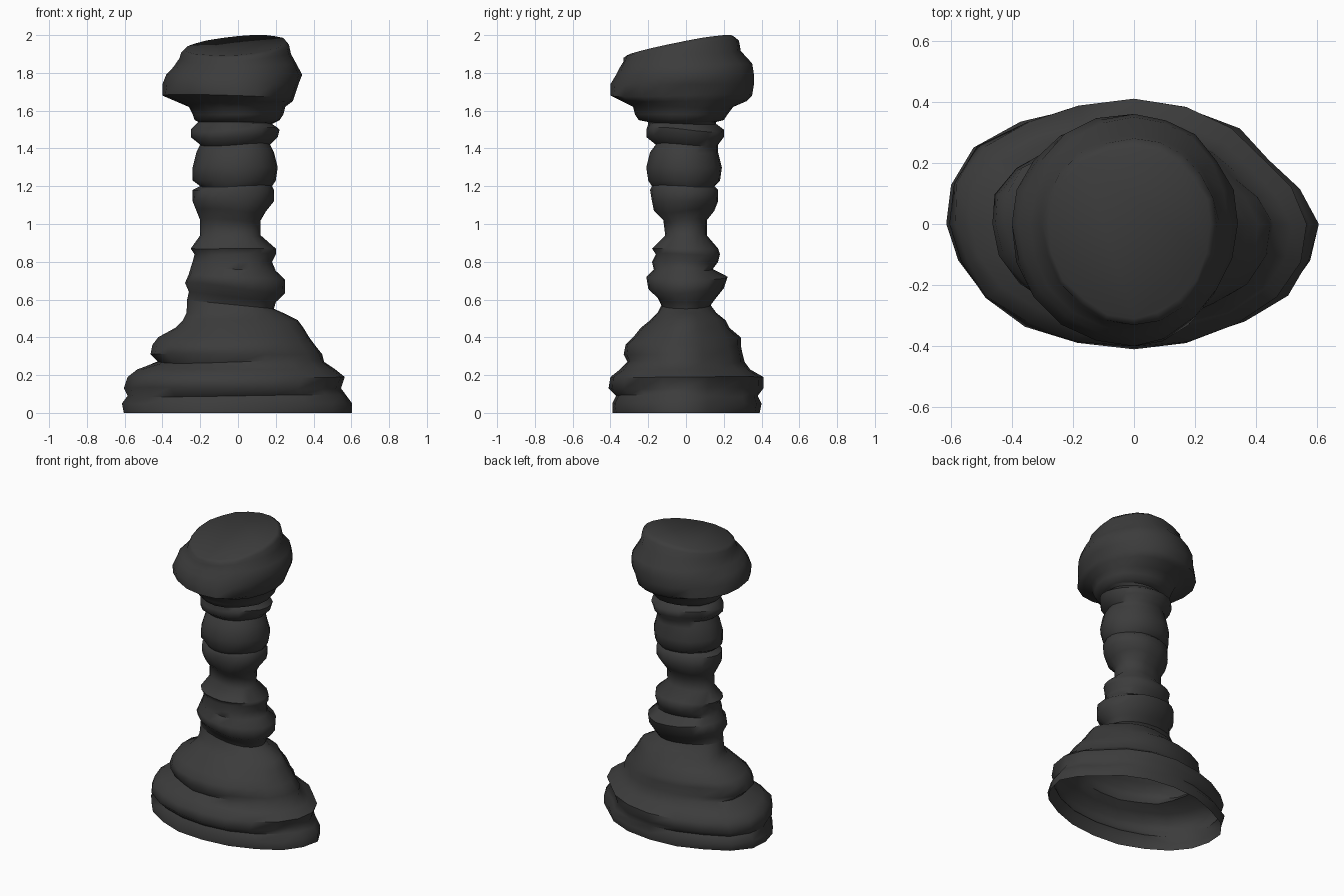
import bpy
import bmesh
import math
import random

random.seed(4)
SIDES = 20

cube = bpy.data.objects.get("Cube")
if cube:
    bpy.data.objects.remove(cube, do_unlink=True)

# Single dark stone colour
stone = bpy.data.materials.new("dark_stone")
stone.use_nodes = True
colour = (0.045, 0.045, 0.045, 1)
stone.diffuse_color = colour
shader = stone.node_tree.nodes["Principled BSDF"]
shader.inputs["Base Color"].default_value = colour
shader.inputs["Roughness"].default_value = 0.8


def bump(angle, centre, width=22):
    """Soft swelling around one compass direction, in degrees."""
    offset = (math.degrees(angle) - centre) / width
    return math.exp(-offset * offset)


def round_plan(angle):
    return 1


def foot_plan(angle):
    """Foot outline: hollow at the back left, fuller at the back right."""
    return 1 - 0.11 * bump(angle, 35) + 0.06 * bump(angle, 148)


def ring_points(row, warp, plan):
    """Lopsided oval: separate reach on each side, in hundredths of a unit."""
    height, left, right, front, back, *slopes = row
    tilt_x, tilt_y = (slopes + [0, 0])[:2]
    points = []
    for side in range(SIDES):
        angle = math.tau * side / SIDES
        diagonal = math.sin(2 * angle)
        reach = plan(angle) * (1 + random.uniform(-0.025, 0.025) * abs(diagonal))
        x = math.cos(angle) * (right if math.cos(angle) > 0 else left) * reach
        y = math.sin(angle) * (back if math.sin(angle) > 0 else front) * reach
        z = height + warp * diagonal + (tilt_x * x + tilt_y * y) / 100
        points.append((x / 100, y / 100, z / 100))
    return points


def stack(rows, plan=round_plan):
    """Rings with a warp that drifts gently from one layer to the next."""
    warp, rings = 0, []
    for row in rows:
        rings.append(ring_points(row, warp, plan))
        warp = 0.6 * warp + random.uniform(-0.9, 0.9)
    return rings


def loft(name, rings, capped=False):
    """Skin a stack of rings into one smooth shaded object."""
    bm = bmesh.new()
    loops = [[bm.verts.new(point) for point in ring] for ring in rings]
    for lower, upper in zip(loops, loops[1:]):
        for side in range(SIDES):
            following = (side + 1) % SIDES
            bm.faces.new((lower[side], lower[following], upper[following], upper[side]))
    if capped:
        bm.faces.new(loops[-1])
    mesh = bpy.data.meshes.new(name)
    bm.to_mesh(mesh)
    bm.free()
    mesh.materials.append(stone)
    part = bpy.data.objects.new(name, mesh)
    bpy.context.collection.objects.link(part)
    bpy.ops.object.select_all(action="DESELECT")
    part.select_set(True)
    bpy.context.view_layer.objects.active = part
    bpy.ops.object.shade_smooth_by_angle(angle=math.radians(55))


# Each row: height, reach to -x, +x, -y, +y, then optional slopes along x and y
base_rows = [
    (0, 60, 61, 39, 39),
    (5, 61, 61, 39, 40),
    (9, 58, 58, 37, 38),
    (13, 60, 55, 41, 41),
    (19, 58, 57, 40, 41),
    (23, 53, 52, 35, 34),
    (27, 42, 46, 31, 31),
    (31, 46, 45, 33, 30),
    (36, 45, 41, 32, 29),
    (40, 42, 38, 28, 29),
    (45, 33, 35, 24, 23),
    (49, 29, 32, 19, 21),
    (53, 27, 24, 15, 16),
]
neck_row = (57, 27, 19, 13, 13, -10)

shaft_rows = [
    (61, 26, 20, 15, 16, -12),
    (66, 28, 25, 20, 20, -10),
    (72, 26, 25, 21, 22, -6),
    (76, 25, 20, 17, 14, -4),
    (80, 24, 18, 18, 17),
    (84, 23, 20, 16, 18),
    (87, 25, 20, 18, 17),
    (94, 20, 12, 11, 11),
    (102, 20, 12, 12, 11),
    (107, 22, 15, 17, 15),
    (112, 24, 19, 18, 17),
    (118, 24, 19, 19, 17),
    (120, 20, 18, 18, 15),
    (123, 24, 20, 20, 18),
    (130, 24, 21, 21, 19),
    (138, 22, 19, 19, 17),
    (142, 20, 17, 16, 17),
    (146, 25, 21, 21, 20),
    (150, 25, 22, 21, 20),
    (153, 22, 18, 20, 16),
]
collar_row = (154, 21, 20, 20, 16)

head_rows = [
    (155, 23, 22, 25, 20),
    (158, 24, 24, 27, 22),
    (162, 26, 25, 28, 25),
    (165, 33, 29, 34, 32),
    (168, 40, 30, 40, 35),
    (174, 40, 32, 40, 36),
    (179, 38, 34, 37, 36),
    (184, 34, 31, 35, 35, 2, 3),
    (189, 31, 28, 33, 29, 4, 9),
    (193, 30, 27, 33, 28, 7, 15),
    (195, 28, 25, 31, 25, 8, 18),
]

# Neighbouring parts share the very same boundary ring
neck_ring = ring_points(neck_row, 0, round_plan)
collar_ring = ring_points(collar_row, 0, round_plan)

# Flared foot, hollow and open underneath
loft("flared_base", stack(base_rows, foot_plan) + [neck_ring])
# Stacked uneven bands of the column
loft("banded_shaft", [neck_ring] + stack(shaft_rows) + [collar_ring])
# Heavy capstone with a sloping flat top
loft("capstone_head", [collar_ring] + stack(head_rows), capped=True)
